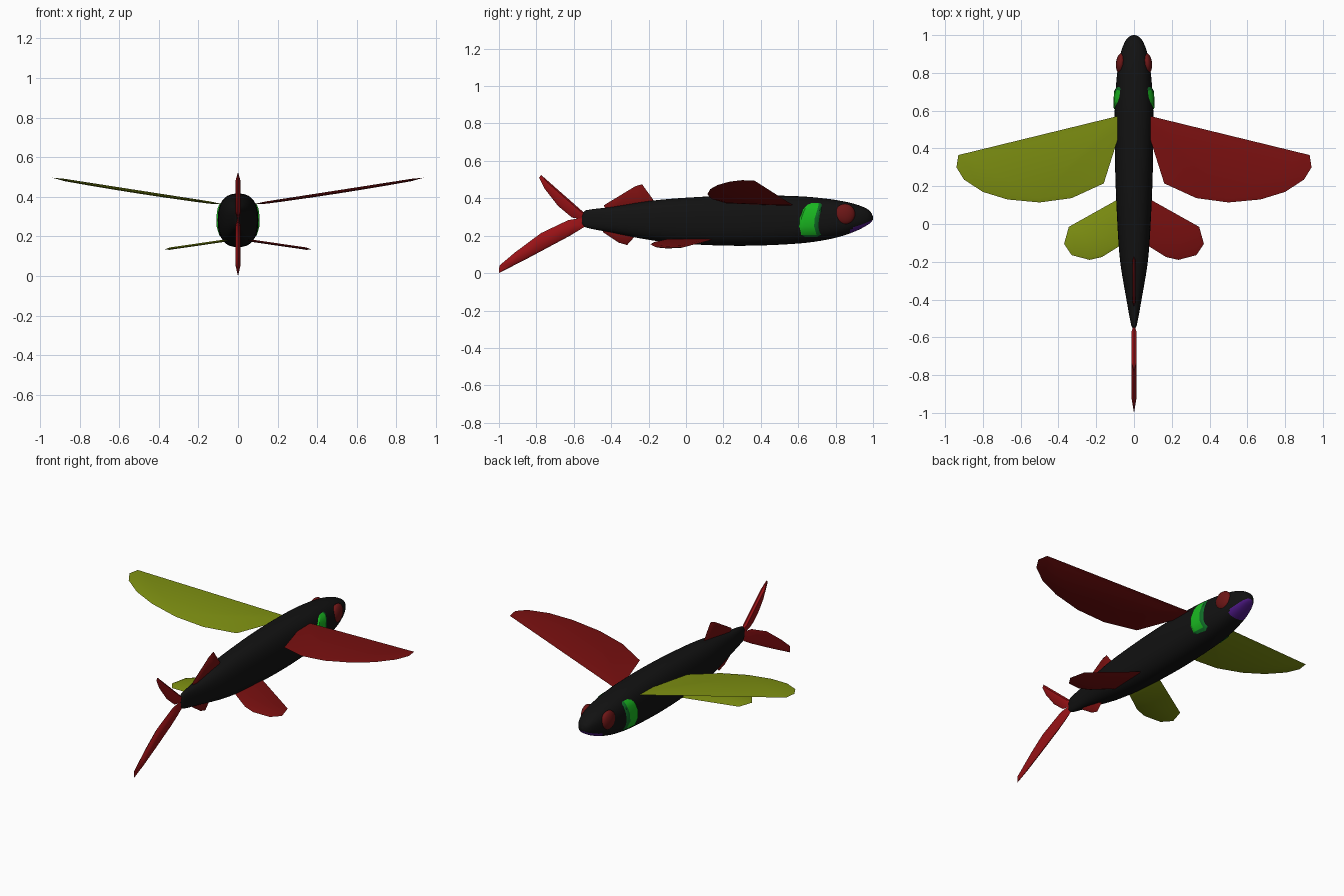
import bpy, bmesh, math
from mathutils import Vector

cube = bpy.data.objects.get("Cube")
if cube:
    bpy.data.objects.remove(cube, do_unlink=True)


def material(name, r, g, b):
    m = bpy.data.materials.new(name)
    m.use_nodes = True
    m.diffuse_color = (r, g, b, 1)
    m.node_tree.nodes["Principled BSDF"].inputs["Base Color"].default_value = (r, g, b, 1)
    return m


BLACK = material("body black", 0.006, 0.006, 0.006)
RED = material("fin red", 0.19, 0.005, 0.005)
TAIL_RED = material("tail red", 0.32, 0.006, 0.008)
OLIVE = material("fin olive", 0.21, 0.28, 0.006)
EYE_RED = material("eye red", 0.15, 0.008, 0.008)
GREEN = material("gill green", 0.01, 0.48, 0.015)
DARK_GREEN = material("gill dark green", 0.005, 0.15, 0.02)
PURPLE = material("mouth purple", 0.08, 0.01, 0.25)


def finish(name, bm, mats, angle=40):
    bmesh.ops.recalc_face_normals(bm, faces=bm.faces)
    mesh = bpy.data.meshes.new(name)
    bm.to_mesh(mesh)
    bm.free()
    for m in mats:
        mesh.materials.append(m)
    ob = bpy.data.objects.new(name, mesh)
    bpy.context.collection.objects.link(ob)
    bpy.ops.object.select_all(action='DESELECT')
    ob.select_set(True)
    bpy.context.view_layer.objects.active = ob
    bpy.ops.object.shade_smooth_by_angle(angle=math.radians(angle))
    return ob


# Body stations: y, top, bottom, half width
STATIONS = [
    (-0.555, 0.32, 0.26, 0.006), (-0.535, 0.336, 0.244, 0.015),
    (-0.4, 0.353, 0.217, 0.04), (-0.2, 0.385, 0.178, 0.073),
    (0.0, 0.403, 0.156, 0.088), (0.3, 0.416, 0.146, 0.1),
    (0.6, 0.411, 0.158, 0.102), (0.75, 0.398, 0.178, 0.094),
    (0.85, 0.382, 0.203, 0.082), (0.92, 0.364, 0.23, 0.066),
    (0.97, 0.342, 0.257, 0.045), (0.992, 0.32, 0.274, 0.025),
    (1.0, 0.3, 0.288, 0.006)]
POWER = 2.5


def section(y):
    """Smoothly interpolated top, bottom and half width."""
    last = len(STATIONS) - 1
    i = max(k for k in range(last) if STATIONS[k][0] <= y or k == 0)
    a, b = STATIONS[i], STATIONS[i + 1]
    p, q = STATIONS[max(i - 1, 0)], STATIONS[min(i + 2, last)]
    d = b[0] - a[0]
    t = (y - a[0]) / d
    out = []
    for k in (1, 2, 3):
        m0 = (b[k] - p[k]) / (b[0] - p[0]) * d
        m1 = (q[k] - a[k]) / (q[0] - a[0]) * d
        out.append((2*t**3 - 3*t*t + 1) * a[k] + (t**3 - 2*t*t + t) * m0
                   + (3*t*t - 2*t**3) * b[k] + (t**3 - t*t) * m1)
    return out


def side_x(y, z):
    top, bottom, w = section(y)
    t = min(abs(2 * z - top - bottom) / (top - bottom), 1)
    return w * (1 - t ** POWER) ** (1 / POWER)


# Body with the mouth coloured under the snout
def signed(v):
    return math.copysign(abs(v) ** (2 / POWER), v)


bm = bmesh.new()
ys = [a[0] + (b[0] - a[0]) * k / 5 for a, b in zip(STATIONS, STATIONS[1:]) for k in range(5)]
ys.append(STATIONS[-1][0])
SEG = 40
rings = []
for y in ys:
    top, bottom, w = section(y)
    mid, h = (top + bottom) / 2, (top - bottom) / 2
    angles = [2 * math.pi * k / SEG for k in range(SEG)]
    rings.append([bm.verts.new((w * signed(math.cos(a)), y, mid + h * signed(math.sin(a)))) for a in angles])
for r, s in zip(rings, rings[1:]):
    for k in range(SEG):
        j = (k + 1) % SEG
        bm.faces.new((r[k], r[j], s[j], s[k]))
bm.faces.new(rings[0])
bm.faces.new(rings[-1])
for f in bm.faces:
    c = f.calc_center_median()
    if c.y > 0.88 and c.z < 0.235 + (c.y - 0.88) * 0.42:
        f.material_index = 1
finish("body", bm, [BLACK, PURPLE], 60)


# Fins: a knife-edged outline thickening to an inset plateau on both sides
def fin(name, outline, place, thick, mat, inset=0.84):
    bm = bmesh.new()
    n = len(outline)
    ca = sum(p[0] for p in outline) / n
    cb = sum(p[1] for p in outline) / n
    rim = [bm.verts.new(place(a, b, 0)) for a, b in outline]
    for o in (thick, -thick):
        inner = [bm.verts.new(place(ca + (a - ca) * inset, cb + (b - cb) * inset, o)) for a, b in outline]
        for k in range(n):
            j = (k + 1) % n
            bm.faces.new((rim[k], rim[j], inner[j], inner[k]))
        bm.faces.new(inner)
    bmesh.ops.triangulate(bm, faces=[f for f in bm.faces if len(f.verts) > 4])
    finish(name, bm, [mat], 50)


def upright(y, z, o):
    return Vector((o, y, z))


PECTORAL = [(0.07, 0.575), (0.93, 0.365), (0.94, 0.3), (0.9, 0.235), (0.8, 0.17),
            (0.67, 0.13), (0.5, 0.114), (0.33, 0.137), (0.16, 0.215), (0.07, 0.5)]
PELVIC = [(0.05, 0.15), (0.345, -0.015), (0.37, -0.105), (0.33, -0.165),
          (0.235, -0.19), (0.17, -0.175), (0.05, -0.1)]
for side, s, mat in (("left", 1, RED), ("right", -1, OLIVE)):
    fin(side + "_pectoral_fin", PECTORAL,
        lambda x, y, o: Vector((s * x, y, 0.353 + 0.12 * x + 0.035 * x * x + o)), 0.006, mat)
    fin(side + "_pelvic_fin", PELVIC,
        lambda x, y, o: Vector((s * x, y, 0.188 - 0.145 * x + o)), 0.006, mat)

fin("dorsal_fin", [(-0.17, 0.385), (-0.235, 0.475), (-0.27, 0.465), (-0.44, 0.362),
                   (-0.42, 0.32), (-0.2, 0.34)], upright, 0.007, RED)
fin("anal_fin", [(-0.27, 0.2), (-0.315, 0.15), (-0.36, 0.163), (-0.445, 0.22),
                 (-0.42, 0.26), (-0.28, 0.25)], upright, 0.007, RED)
fin("upper_tail_lobe", [(-0.53, 0.31), (-0.57, 0.345), (-0.775, 0.525), (-0.785, 0.51),
                        (-0.755, 0.45), (-0.685, 0.36), (-0.61, 0.297), (-0.54, 0.285)],
    upright, 0.012, TAIL_RED, 0.7)
fin("lower_tail_lobe", [(-0.53, 0.3), (-0.63, 0.283), (-0.775, 0.214), (-0.915, 0.11),
                        (-0.998, 0.04), (-1.0, 0.0), (-0.835, 0.085), (-0.62, 0.2),
                        (-0.53, 0.255)], upright, 0.012, TAIL_RED, 0.7)

# Gill covers: raised plates following the flank (z, rear y, front y)
GILL = [(0.18, 0.65, 0.69), (0.205, 0.61, 0.727), (0.25, 0.6, 0.713), (0.295, 0.603, 0.717),
        (0.34, 0.62, 0.73), (0.365, 0.645, 0.73), (0.382, 0.68, 0.715)]
COLS = 8
for side, s in (("left", 1), ("right", -1)):
    bm = bmesh.new()
    grid = []
    for i, (z, rear, front) in enumerate(GILL):
        row = []
        for k in range(COLS + 1):
            y = rear + (front - rear) * k / COLS
            edge = i in (0, len(GILL) - 1) or k in (0, COLS)
            row.append(bm.verts.new((s * (side_x(y, z) + (-0.004 if edge else 0.008)), y, z)))
        grid.append(row)
    for i in range(len(GILL) - 1):
        for k in range(COLS):
            f = bm.faces.new((grid[i][k], grid[i][k + 1], grid[i + 1][k + 1], grid[i + 1][k]))
            f.material_index = int(k >= COLS - 2 or i == 0)
    ob = finish(side + "_gill_cover", bm, [GREEN, DARK_GREEN])
    # Open sheets: point the normals outward
    if sum(p.normal.x * p.area for p in ob.data.polygons) * s < 0:
        ob.data.flip_normals()

# Eyes: flattened spheres set into the head
for side, s in (("left", 1), ("right", -1)):
    bm = bmesh.new()
    bmesh.ops.create_uvsphere(bm, u_segments=24, v_segments=14, radius=1)
    for v in bm.verts:
        v.co = Vector((s * (0.07 + 0.1 * (0.85 - 0.85)) + v.co.x * 0.026,
                       0.85 + v.co.y * 0.054 - s * v.co.x * 0.008, 0.315 + v.co.z * 0.056))
    finish(side + "_eye", bm, [EYE_RED], 60)
